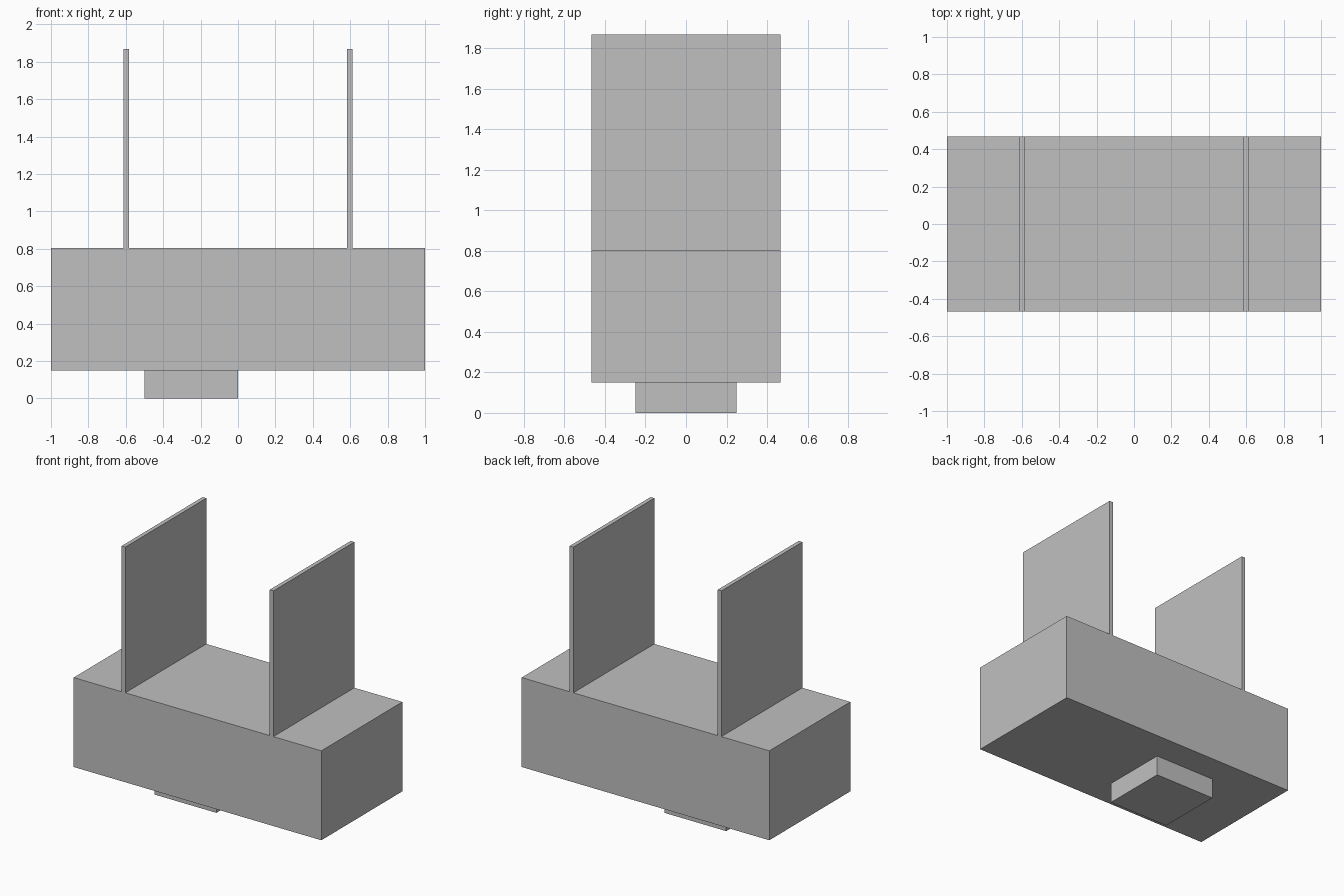
import bpy

# Remove the default cube
cube = bpy.data.objects.get("Cube")
if cube:
    bpy.data.objects.remove(cube, do_unlink=True)

# Single plain grey
grey = bpy.data.materials.new("light_grey")
grey.use_nodes = True
colour = (0.53, 0.53, 0.53, 1)
grey.diffuse_color = colour
grey.node_tree.nodes["Principled BSDF"].inputs["Base Color"].default_value = colour


def box(name, x, y, z):
    """Add a box spanning the given (low, high) ranges."""
    spans = (x, y, z)
    bpy.ops.mesh.primitive_cube_add(size=1, location=[(a + b) / 2 for a, b in spans])
    obj = bpy.context.object
    obj.name = name
    obj.scale = [b - a for a, b in spans]
    bpy.ops.object.transform_apply(location=False, rotation=False, scale=True)
    obj.data.materials.append(grey)
    return obj


depth = (-0.467, 0.467)
base_bottom, base_top, panel_top = 0.15, 0.803, 1.867

# Main body and the off-centre foot beneath it
box("base_block", (-1, 1), depth, (base_bottom, base_top))
box("foot_block", (-0.5, 0), (-0.25, 0.25), (0, base_bottom))

# Two thin upright panels
for name, side in (("right_panel", -1), ("left_panel", 1)):
    centre = side * 0.598
    box(name, (centre - 0.015, centre + 0.015), depth, (base_top, panel_top))
